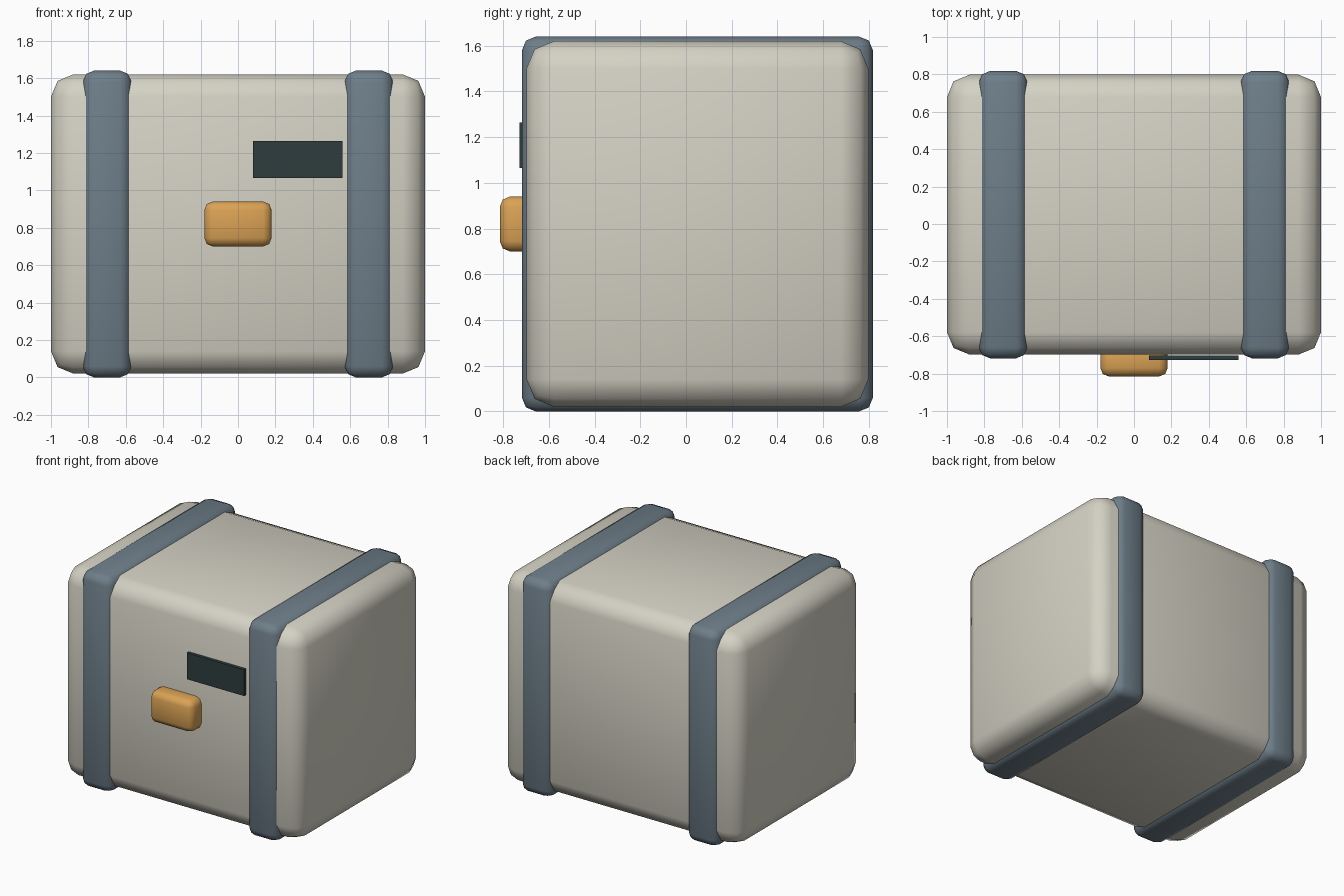
import bpy
import math

if "Cube" in bpy.data.objects:
    bpy.data.objects.remove(bpy.data.objects["Cube"])


def material(name, rgb):
    m = bpy.data.materials.new(name)
    m.diffuse_color = (*rgb, 1.0)
    m.use_nodes = True
    m.node_tree.nodes["Principled BSDF"].inputs["Base Color"].default_value = m.diffuse_color
    return m


CREAM = material("warm_grey_shell", (0.66, 0.64, 0.55))
SLATE = material("slate_blue", (0.155, 0.208, 0.25))
AMBER = material("amber", (0.70, 0.36, 0.09))
DARK = material("dark_teal", (0.028, 0.047, 0.048))


def box(name, low, high, mat, bevel=0.0):
    """Box between two corners, with softly rounded edges if bevel > 0."""
    centre = [(a + b) / 2 for a, b in zip(low, high)]
    bpy.ops.mesh.primitive_cube_add(size=1, location=centre)
    ob = bpy.context.object
    ob.name = name
    ob.scale = [b - a for a, b in zip(low, high)]
    bpy.ops.object.transform_apply(location=False, rotation=False, scale=True)
    ob.data.materials.append(mat)
    if bevel:
        mod = ob.modifiers.new("rounded_edges", 'BEVEL')
        mod.width = bevel
        mod.segments = 2
        mod.limit_method = 'ANGLE'
        bpy.ops.object.modifier_apply(modifier=mod.name)
        bpy.ops.object.shade_smooth_by_angle(angle=math.radians(60))
    return ob


# Main rounded case
box("case", (-1.0, -0.698, 0.02), (1.0, 0.798, 1.62), CREAM, 0.12)

# Two bands wrapped around the case
for side, x in (("left", -0.7), ("right", 0.7)):
    box(side + "_band", (x - 0.13, -0.718, 0.0), (x + 0.13, 0.818, 1.64), SLATE, 0.06)

# Front latch
box("latch", (-0.18, -0.815, 0.70), (0.18, -0.635, 0.94), AMBER, 0.045)

# Label plate
box("label_plate", (0.08, -0.728, 1.065), (0.56, -0.704, 1.265), DARK)
